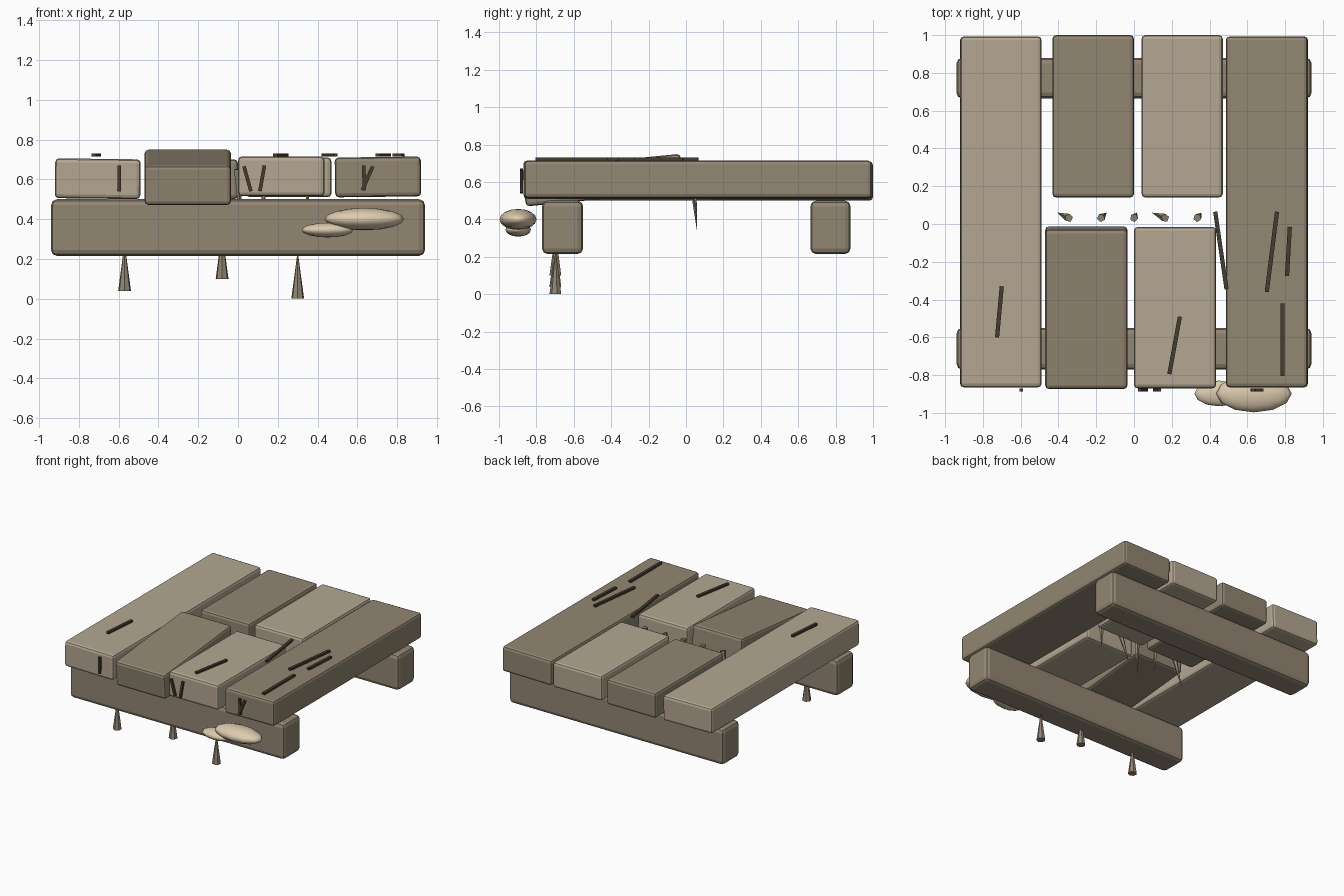
import bpy, math
from mathutils import Vector, Euler

if "Cube" in bpy.data.objects:
    bpy.data.objects.remove(bpy.data.objects["Cube"])


def material(name, c):
    m = bpy.data.materials.new(name)
    m.diffuse_color = (*c, 1)
    m.use_nodes = True
    m.node_tree.nodes["Principled BSDF"].inputs["Base Color"].default_value = m.diffuse_color
    return m


PALE = material("pale_wood", (0.46, 0.39, 0.29))
DARK = material("dark_wood", (0.29, 0.24, 0.17))
CRACK = material("crack_wood", (0.06, 0.045, 0.03))
CREAM = material("cream_fungus", (0.72, 0.60, 0.43))


def finish(name, mat):
    ob = bpy.context.object
    ob.name = name
    ob.data.materials.append(mat)
    return ob


def box(name, lo, hi, mat, rot=(0, 0, 0), bevel=0.0):
    lo, hi = Vector(lo), Vector(hi)
    bpy.ops.mesh.primitive_cube_add(size=1, location=(lo + hi) / 2)
    ob = finish(name, mat)
    ob.scale = hi - lo
    bpy.ops.object.transform_apply(location=False, rotation=False, scale=True)
    ob.rotation_euler = Euler(rot)
    if bevel:
        b = ob.modifiers.new("bevel", "BEVEL")
        b.width = bevel
        b.segments = 2
    return ob


def spike(name, base, tip, r, mat, sides=6, r_tip=0.0):
    base, tip = Vector(base), Vector(tip)
    d = tip - base
    bpy.ops.mesh.primitive_cone_add(vertices=sides, radius1=r, radius2=r_tip,
                                    depth=d.length, location=(base + tip) / 2)
    finish(name, mat).rotation_euler = d.to_track_quat('Z', 'Y').to_euler()


# Cross beams under the deck
box("front_beam", (-0.94, -0.77, 0.215), (0.94, -0.55, 0.5), DARK, bevel=0.03)
box("back_beam", (-0.94, 0.665, 0.215), (0.94, 0.88, 0.5), DARK, bevel=0.03)

# Deck planks: two full length, two broken in the middle
planks = [
    ("left_plank", (-0.92, -0.865, 0.503), (-0.49, 0.993, 0.703), PALE, (0, 0.012, 0)),
    ("right_plank", (0.487, -0.865, 0.512), (0.92, 0.993, 0.712), DARK, (0, -0.012, 0)),
    ("back_left_plank", (-0.432, 0.14, 0.50), (0.0, 1.0, 0.70), DARK, (0, 0, 0)),
    ("back_right_plank", (0.04, 0.14, 0.51), (0.47, 1.0, 0.71), PALE, (0, 0, 0)),
    ("front_left_plank", (-0.47, -0.868, 0.51), (-0.035, -0.018, 0.71), DARK, (0.097, 0, 0)),
    ("front_right_plank", (0.0, -0.87, 0.515), (0.435, -0.015, 0.715), PALE, (0, 0, 0)),
]
for name, lo, hi, mat, rot in planks:
    box(name, lo, hi, mat, rot, bevel=0.02)

# Splinters hanging in the broken gap
for i, (xb, xt, zt) in enumerate([(-0.345, -0.405, 0.36), (-0.175, -0.145, 0.40),
                                  (0.0, 0.015, 0.33), (0.165, 0.095, 0.38),
                                  (0.335, 0.358, 0.42)]):
    spike(f"splinter_{i}", (xb, 0.032, 0.65), (xt, 0.06, zt), 0.022, DARK, 5)

# Hanging drips under the front beam
for i, (x, z) in enumerate([(-0.57, 0.04), (-0.08, 0.1), (0.3, 0.0)]):
    spike(f"drip_{i}", (x, -0.697, z), (x, -0.697, z + 0.24), 0.033, DARK, 7)

# Dark cracks on the deck top
for i, (x1, y1, x2, y2) in enumerate([(-0.70, -0.33, -0.725, -0.60), (0.243, -0.49, 0.187, -0.795),
                                      (0.43, 0.065, 0.49, -0.345), (0.757, 0.065, 0.703, -0.36),
                                      (0.825, -0.015, 0.81, -0.275), (0.787, -0.42, 0.787, -0.805)]):
    cx, cy, h = (x1 + x2) / 2, (y1 + y2) / 2, math.hypot(x1 - x2, y1 - y2) / 2
    a = math.atan2(x2 - x1, y1 - y2)
    box(f"top_crack_{i}", (cx - 0.011, cy - h, 0.714), (cx + 0.011, cy + h, 0.73), CRACK, (0, 0, a))

# Dark cracks on the front plank ends
for i, (x1, z1, x2, z2) in enumerate([(-0.596, 0.67, -0.598, 0.54), (0.03, 0.665, 0.065, 0.54),
                                      (0.133, 0.67, 0.11, 0.54), (0.632, 0.67, 0.635, 0.545),
                                      (0.677, 0.665, 0.625, 0.545)]):
    cx, cz, h = (x1 + x2) / 2, (z1 + z2) / 2, math.hypot(x1 - x2, z1 - z2) / 2
    a = math.atan2(x1 - x2, z1 - z2)
    box(f"end_crack_{i}", (cx - 0.009, -0.888, cz - h), (cx + 0.009, -0.872, cz + h), CRACK, (0, a, 0))

# Fungus blobs on the front beam
for name, loc, s in [("large_fungus", (0.635, -0.898, 0.4), (0.2, 0.099, 0.056)),
                     ("small_fungus", (0.45, -0.897, 0.345), (0.13, 0.068, 0.037))]:
    bpy.ops.mesh.primitive_uv_sphere_add(segments=12, ring_count=8, radius=1, location=loc)
    finish(name, CREAM).scale = s
    bpy.ops.object.shade_smooth_by_angle(angle=math.radians(40))
